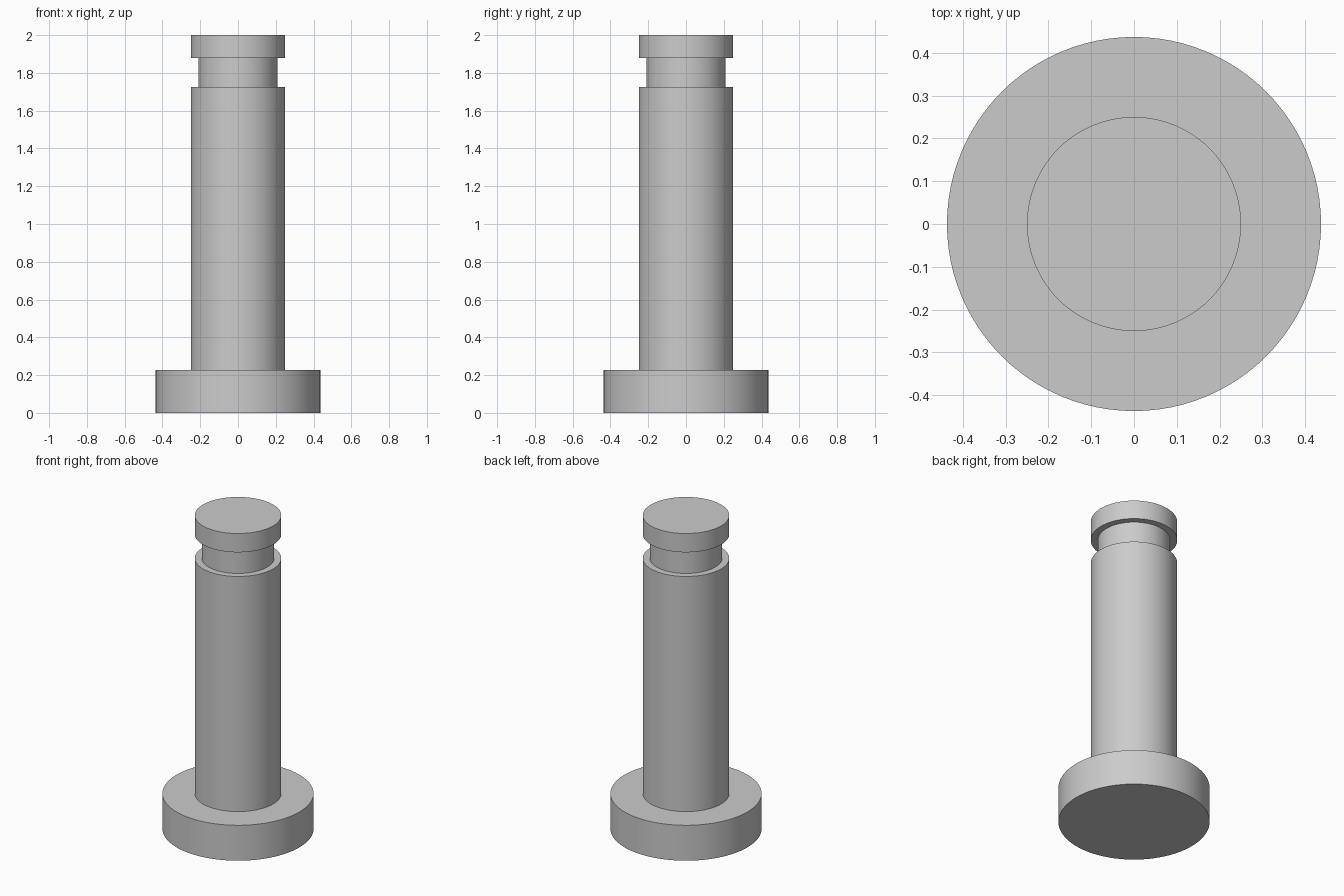
import bpy
import bmesh
import math

cube = bpy.data.objects.get("Cube")
if cube:
    bpy.data.objects.remove(cube, do_unlink=True)

# Plain grey metal
metal = bpy.data.materials.new("grey_metal")
metal.use_nodes = True
grey = (0.6, 0.6, 0.6, 1.0)
metal.diffuse_color = grey
metal.node_tree.nodes["Principled BSDF"].inputs["Base Color"].default_value = grey

HEAD, SHAFT, GROOVE = 0.437, 0.25, 0.209
HEAD_TOP, GROOVE_LOW, GROOVE_HIGH, TOP = 0.226, 1.726, 1.88, 2.0
SIDES = 96

# Stepped outline of the pin: flanged head, shaft, retaining groove, end collar
profile = [
    (HEAD, 0), (HEAD, HEAD_TOP),
    (SHAFT, HEAD_TOP), (SHAFT, GROOVE_LOW),
    (GROOVE, GROOVE_LOW), (GROOVE, GROOVE_HIGH),
    (SHAFT, GROOVE_HIGH), (SHAFT, TOP),
]

# Turn the outline around the vertical axis and cap both ends
bm = bmesh.new()
rings = []
for radius, z in profile:
    angles = [math.tau * i / SIDES for i in range(SIDES)]
    rings.append([bm.verts.new((radius * math.cos(a), radius * math.sin(a), z)) for a in angles])
for low, high in zip(rings, rings[1:]):
    for i in range(SIDES):
        j = (i + 1) % SIDES
        bm.faces.new((low[i], low[j], high[j], high[i]))
bm.faces.new(rings[0][::-1])
bm.faces.new(rings[-1])

mesh = bpy.data.meshes.new("clevis_pin")
bm.to_mesh(mesh)
bm.free()
mesh.materials.append(metal)
pin = bpy.data.objects.new("clevis_pin", mesh)
bpy.context.collection.objects.link(pin)

# Smooth round walls, crisp steps
bpy.ops.object.select_all(action="DESELECT")
pin.select_set(True)
bpy.context.view_layer.objects.active = pin
bpy.ops.object.shade_smooth_by_angle(angle=math.radians(30))
